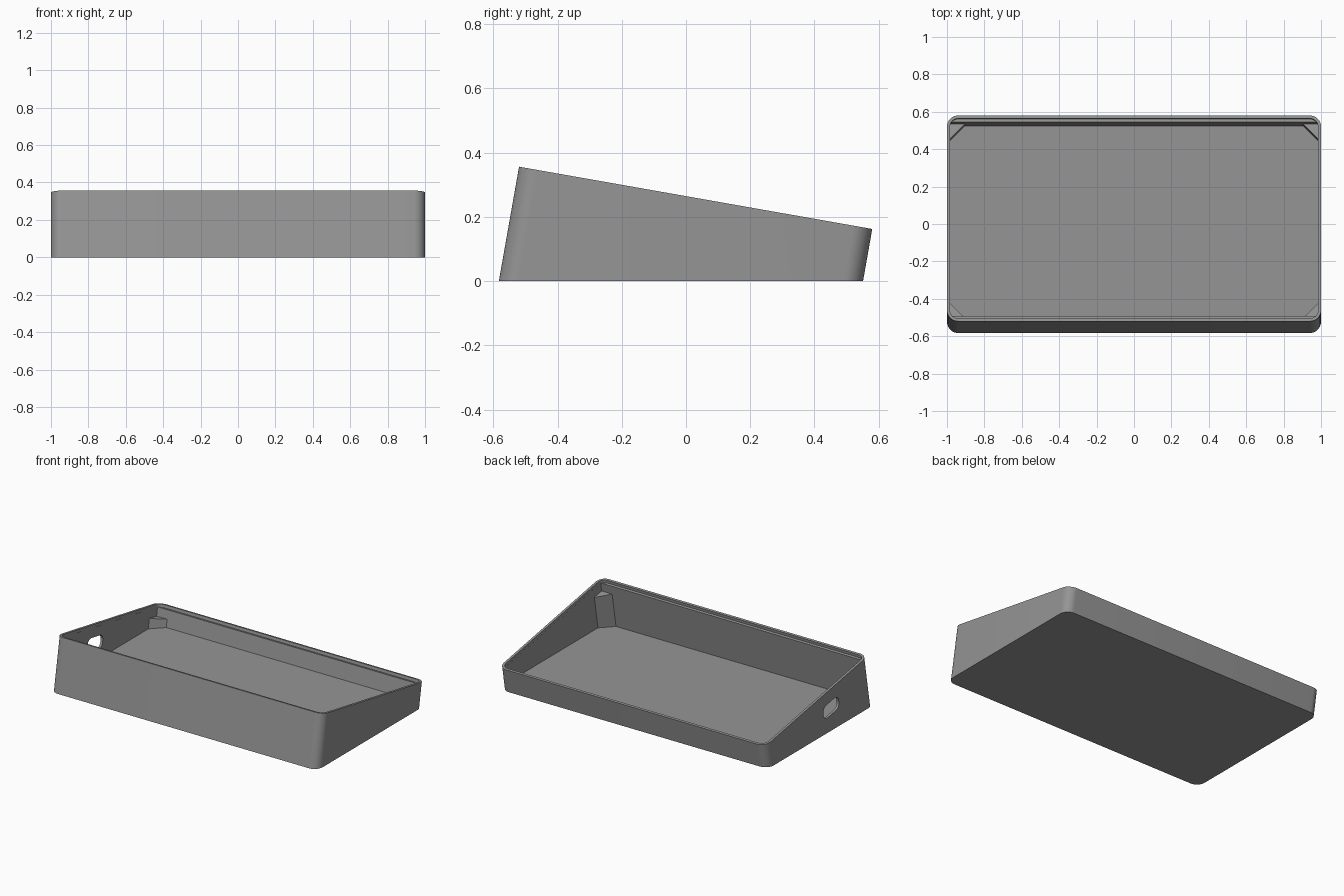
import bpy, bmesh, math
from mathutils import Vector

if "Cube" in bpy.data.objects:
    bpy.data.objects.remove(bpy.data.objects["Cube"])

TILT = math.radians(10)
C, S = math.cos(TILT), math.sin(TILT)
MID_Y, MID_Z = 0.03, 0.2595      # centre of the sloping rim plane
HALF_X, HALF_U = 1.0, 0.5585     # outer half sizes in the rim plane
SIDE, END = 0.016, 0.033         # thin side walls, thicker front and back walls
FLOOR = 0.037

grey = bpy.data.materials.new("grey plastic")
grey.diffuse_color = (0.3, 0.3, 0.3, 1)
grey.use_nodes = True
grey.node_tree.nodes["Principled BSDF"].inputs["Base Color"].default_value = grey.diffuse_color


def place(x, u, w):
    """Tilted frame (u along the slope, w square to it) to world."""
    return Vector((x, MID_Y + u * C + w * S, MID_Z - u * S + w * C))


def depth_at(u, z):
    """Value of w where the tilted vertical through u meets height z."""
    return (z - MID_Z + u * S) / C


def rounded(hx, hy, r, n=10):
    """Rounded rectangle outline, counter-clockwise."""
    pts = []
    for k, (sx, sy) in enumerate([(1, 1), (-1, 1), (-1, -1), (1, -1)]):
        for i in range(n + 1):
            a = (k + i / n) * math.pi / 2
            pts.append((sx * (hx - r) + r * math.cos(a),
                        sy * (hy - r) + r * math.sin(a)))
    return pts


def loft(name, low, high):
    """Closed solid between two matching loops."""
    bm = bmesh.new()
    a = [bm.verts.new(p) for p in low]
    b = [bm.verts.new(p) for p in high]
    n = len(a)
    bm.faces.new(a[::-1])
    bm.faces.new(b)
    for i in range(n):
        j = (i + 1) % n
        bm.faces.new((a[i], a[j], b[j], b[i]))
    bmesh.ops.recalc_face_normals(bm, faces=bm.faces)
    mesh = bpy.data.meshes.new(name)
    bm.to_mesh(mesh)
    bm.free()
    ob = bpy.data.objects.new(name, mesh)
    bpy.context.collection.objects.link(ob)
    mesh.materials.append(grey)
    return ob


def column(name, outline, top, floor):
    """Tilted prism from a level floor up to a plane parallel to the rim."""
    return loft(name, [place(x, u, depth_at(u, floor)) for x, u in outline],
                [place(x, u, top) for x, u in outline])


def cut(ob, cutter):
    mod = ob.modifiers.new("cut", 'BOOLEAN')
    mod.operation, mod.solver, mod.object = 'DIFFERENCE', 'EXACT', cutter
    bpy.context.view_layer.objects.active = ob
    bpy.ops.object.modifier_apply(modifier=mod.name)
    bpy.data.objects.remove(cutter)


# Tray body with a level base and sloping rim
tray = column("tray", rounded(HALF_X, HALF_U, 0.06), 0, 0)

# Rim recess that leaves a ledge along the front and back
recess = rounded(HALF_X - SIDE, HALF_U - SIDE, 0.044)
cut(tray, loft("recess_cutter", [place(x, u, -0.02) for x, u in recess],
               [place(x, u, 0.05) for x, u in recess]))

# Main cavity
ix, iu = HALF_X - SIDE - 0.0005, HALF_U - END
cavity = [(ix, iu), (-ix, iu), (-ix, -iu), (ix, -iu)]
cut(tray, column("cavity_cutter", cavity, -0.0195, FLOOR))

# Cable slot through the left wall
slot = rounded(0.083, 0.045, 0.038)
cut(tray, loft("slot_cutter", [place(-1.05, u - 0.1345, w - 0.13) for u, w in slot],
               [place(-0.95, u - 0.1345, w - 0.13) for u, w in slot]))

# Triangular corner posts below the rim
for sx, side in ((-1, "left"), (1, "right")):
    for su, end in ((-1, "front"), (1, "back")):
        x, u, leg = sx * (ix + 0.001), su * (iu + 0.001), 0.081
        column(f"{end}_{side}_post",
               [(x, u), (x - sx * leg, u), (x, u - su * leg)], -0.08, FLOOR - 0.005)

# Smooth rounded corners, keep edges sharp
bpy.ops.object.select_all(action='DESELECT')
tray.select_set(True)
bpy.context.view_layer.objects.active = tray
bpy.ops.object.shade_smooth_by_angle(angle=math.radians(30))
